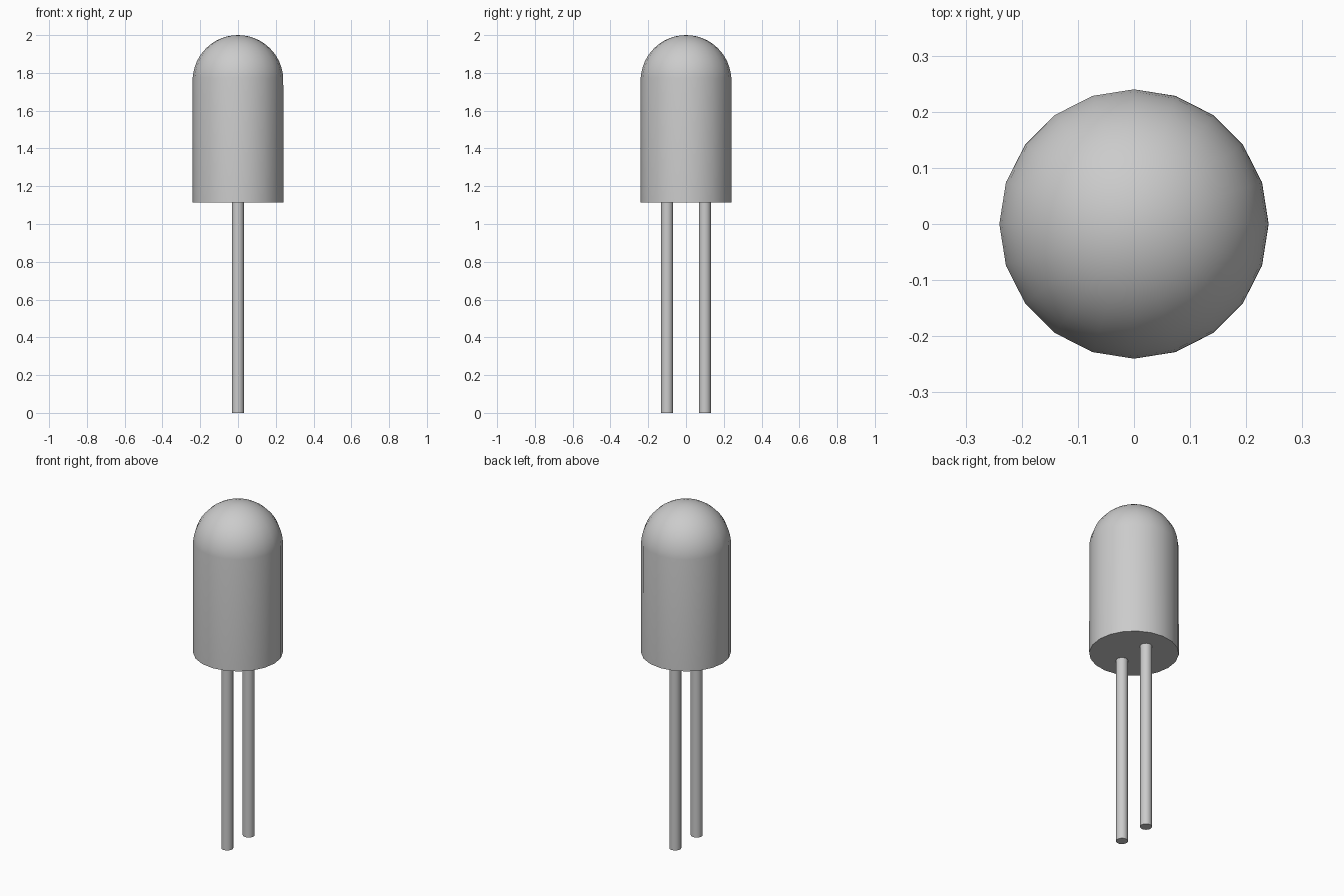
import bpy, bmesh, math

if "Cube" in bpy.data.objects:
    bpy.data.objects.remove(bpy.data.objects["Cube"])

SIDES = 20
BASE_Z, SHOULDER_Z, TOP_Z = 1.115, 1.775, 2.0
RADIUS, PIN_RADIUS, PIN_Y = 0.24, 0.032, 0.1


def revolve(name, profile, sides=SIDES, location=(0, 0, 0)):
    """Spin (radius, z) points around z; radius 0 closes to a pole."""
    bm = bmesh.new()
    verts = [bm.verts.new((r, 0, z)) for r, z in profile]
    edges = [bm.edges.new(pair) for pair in zip(verts, verts[1:])]
    bmesh.ops.spin(bm, geom=verts + edges, cent=(0, 0, 0), axis=(0, 0, 1),
                   angle=math.tau, steps=sides, use_duplicate=False)
    bmesh.ops.remove_doubles(bm, verts=bm.verts, dist=0.0005)
    bmesh.ops.recalc_face_normals(bm, faces=bm.faces)
    mesh = bpy.data.meshes.new(name)
    bm.to_mesh(mesh)
    bm.free()
    obj = bpy.data.objects.new(name, mesh)
    obj.location = location
    bpy.context.collection.objects.link(obj)
    bpy.ops.object.select_all(action='DESELECT')
    obj.select_set(True)
    bpy.context.view_layer.objects.active = obj
    bpy.ops.object.shade_smooth_by_angle(angle=math.radians(35))
    return obj


# Bulb: straight faceted wall under a hemispherical dome
dome_center = TOP_Z - RADIUS
start = math.asin((SHOULDER_Z - dome_center) / RADIUS)
rings = 12
profile = [(0, BASE_Z), (RADIUS, BASE_Z), (RADIUS, SHOULDER_Z)]
for i in range(rings + 1):
    a = start + (math.pi / 2 - start) * i / rings
    profile.append((RADIUS * math.cos(a), dome_center + RADIUS * math.sin(a)))
profile[-1] = (0, TOP_Z)
revolve("bulb", profile)

# Two legs along y
for name, side in (("front_leg", -1), ("back_leg", 1)):
    revolve(name, [(0, 0), (PIN_RADIUS, 0), (PIN_RADIUS, BASE_Z + 0.005),
                   (0, BASE_Z + 0.005)], location=(0, side * PIN_Y, 0))
